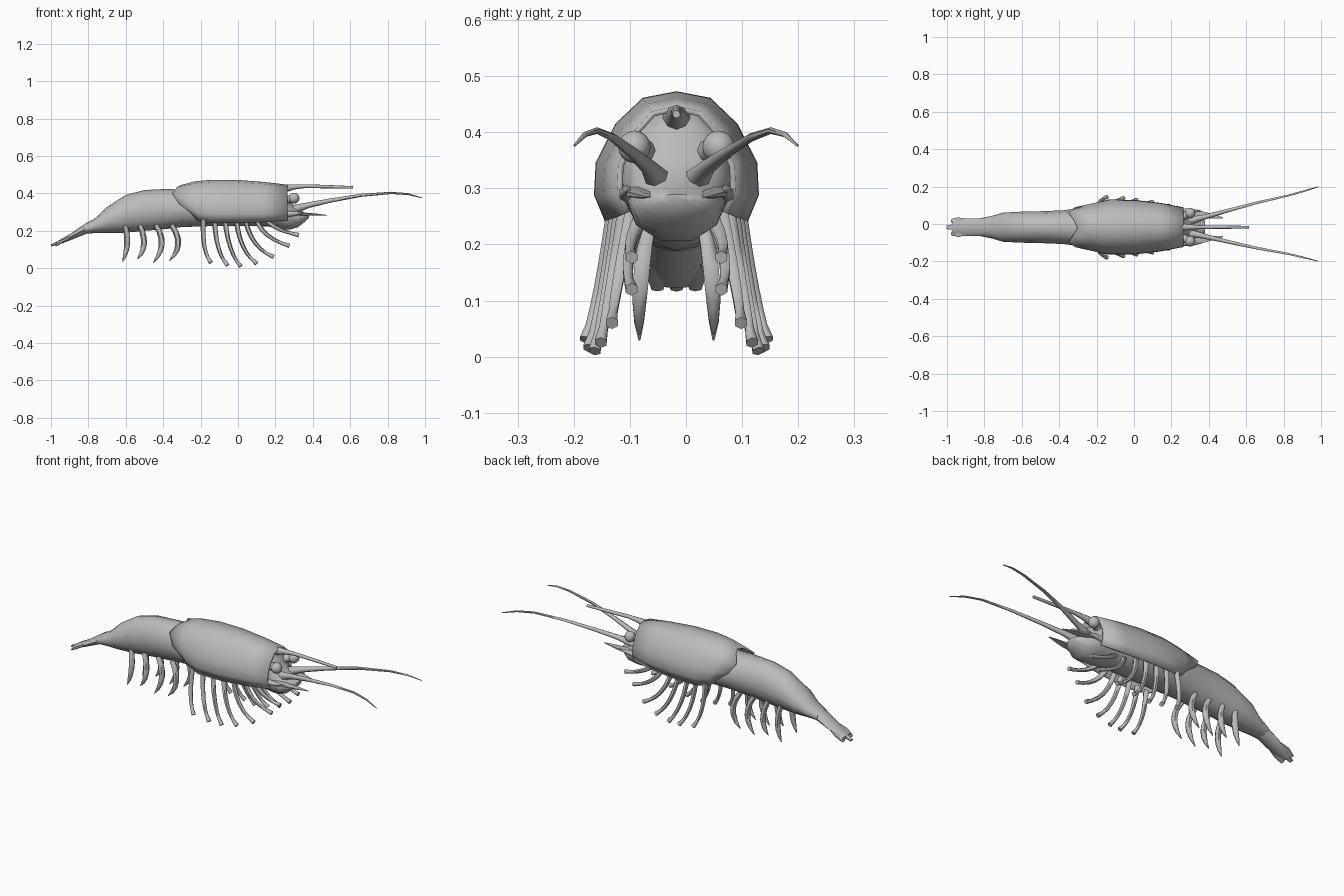
import bpy, bmesh, math
from mathutils import Vector

cube = bpy.data.objects.get("Cube")
if cube:
    bpy.data.objects.remove(cube, do_unlink=True)

CY = -0.017  # the body sits slightly off the centre line

shell = bpy.data.materials.new("shell_grey")
shell.use_nodes = True
GREY = (0.5, 0.5, 0.5, 1)
shell.diffuse_color = GREY
shell.node_tree.nodes["Principled BSDF"].inputs["Base Color"].default_value = GREY


def finish(name, bm, angle=60):
    bmesh.ops.recalc_face_normals(bm, faces=bm.faces)
    mesh = bpy.data.meshes.new(name)
    bm.to_mesh(mesh)
    bm.free()
    obj = bpy.data.objects.new(name, mesh)
    bpy.context.collection.objects.link(obj)
    mesh.materials.append(shell)
    bpy.ops.object.select_all(action='DESELECT')
    obj.select_set(True)
    bpy.context.view_layer.objects.active = obj
    bpy.ops.object.shade_smooth_by_angle(angle=math.radians(angle))
    return obj


def skin(bm, rings, closed=True, caps=True):
    """Bridge a list of point rings with quads."""
    rows = [[bm.verts.new(p) for p in ring] for ring in rings]
    n = len(rows[0])
    for a, b in zip(rows, rows[1:]):
        for i in range(n if closed else n - 1):
            j = (i + 1) % n
            bm.faces.new((a[i], a[j], b[j], b[i]))
    if caps:
        bm.faces.new(rows[0])
        bm.faces.new(rows[-1])


def oval(x, top, bottom, half, sides=12):
    mid, h = (top + bottom) / 2, (top - bottom) / 2
    return [(x, CY + half * math.cos(t), mid + h * math.sin(t))
            for t in (2 * math.pi * i / sides for i in range(sides))]


def loft(name, sections, sides=12):
    bm = bmesh.new()
    skin(bm, [oval(*s, sides) for s in sections])
    return finish(name, bm)


def tube(name, points, radii, sides=6, flat=1.0):
    """Tapered limb through points (x, offset from body centre, z)."""
    pts = [Vector((x, CY + y, z)) for x, y, z in points]
    bm = bmesh.new()
    rings = []
    for i, p in enumerate(pts):
        d = (pts[min(i + 1, len(pts) - 1)] - pts[max(i - 1, 0)]).normalized()
        u = d.cross(Vector((0, 1, 0))).normalized()
        v = d.cross(u)
        rings.append([p + radii[i] * (u * math.cos(t) * flat + v * math.sin(t))
                      for t in (2 * math.pi * k / sides for k in range(sides))])
    skin(bm, rings)
    return finish(name, bm)


def pair(name, points, radii, **kw):
    for side, s in (("left", 1), ("right", -1)):
        tube(f"{name}_{side}", [(x, y * s, z) for x, y, z in points], radii, **kw)


def arc(start, middle, end, steps=6):
    """Smooth bend from start to end that passes through middle."""
    ctrl = 2 * middle - (start + end) / 2
    return [start.lerp(ctrl, t).lerp(ctrl.lerp(end, t), t)
            for t in (i / steps for i in range(steps + 1))]


# Abdomen, running forward under the carapace
loft("abdomen", [
    (-0.82, 0.235, 0.185, 0.048), (-0.76, 0.27, 0.188, 0.06),
    (-0.70, 0.328, 0.188, 0.078), (-0.60, 0.392, 0.19, 0.083),
    (-0.50, 0.418, 0.20, 0.085), (-0.38, 0.424, 0.21, 0.09),
    (-0.30, 0.42, 0.22, 0.1), (-0.15, 0.42, 0.225, 0.115),
    (0.10, 0.42, 0.225, 0.105), (0.22, 0.41, 0.22, 0.09)])

# Tail fan
loft("tail_base", [
    (-0.97, 0.142, 0.122, 0.044), (-0.90, 0.182, 0.148, 0.046),
    (-0.80, 0.25, 0.188, 0.047)], 8)
for i, (y, end) in enumerate(((-0.034, -0.975), (0, -1.0), (0.034, -0.975))):
    tube(f"tail_blade_{i + 1}", [(-0.87, y * 0.7, 0.18), (-0.94, y, 0.145), (end, y, 0.121)],
         [0.014, 0.021, 0.012], flat=0.45)

# Carapace: open arch profile, given as (width factor, height factor)
ARCH = [(0.87, 0), (1, 0.2), (0.98, 0.45), (0.74, 0.75), (0.41, 0.95)]
ARCH = ARCH + [(0, 1)] + [(-w, h) for w, h in reversed(ARCH)]
STATIONS = [(-0.315, 0.445, 0.262, 0.109), (-0.24, 0.464, 0.25, 0.126),
            (-0.14, 0.473, 0.242, 0.147), (0.0, 0.472, 0.242, 0.146),
            (0.14, 0.461, 0.246, 0.13), (0.265, 0.447, 0.255, 0.106)]
BACK_EDGE = [0.09, 0.06, 0.0, -0.035, -0.01, 0.012]
bm = bmesh.new()
rings = []
for k, (x, top, low, half) in enumerate(STATIONS):
    ring = []
    for i, (w, h) in enumerate(ARCH):
        edge = BACK_EDGE[min(i, len(ARCH) - 1 - i)]
        shift = (edge, max(0, edge) * 0.4)[k] if k < 2 else 0
        ring.append((x + shift, CY + half * w, low + (top - low) * h))
    rings.append(ring)
skin(bm, rings, closed=False, caps=False)
carapace = finish("carapace", bm)
rim = carapace.modifiers.new("thickness", 'SOLIDIFY')
rim.thickness = 0.01
rim.offset = -1

# Head and mouth, filling the front opening of the carapace
loft("head", [
    (0.12, 0.44, 0.225, 0.11), (0.225, 0.442, 0.206, 0.1), (0.25, 0.415, 0.203, 0.095),
    (0.275, 0.36, 0.202, 0.089), (0.32, 0.322, 0.216, 0.08),
    (0.355, 0.30, 0.245, 0.06), (0.38, 0.29, 0.27, 0.03)], 10)

# Rostrum spike, flaring out of the front of the carapace
tube("rostrum", [(0.18, 0, 0.42), (0.25, 0, 0.427), (0.30, 0, 0.435), (0.36, 0, 0.439),
                 (0.48, 0, 0.436), (0.615, 0, 0.432)],
     [0.034, 0.022, 0.014, 0.01, 0.009, 0.007], sides=8)

# Eyes on short stalks
for side, s in (("left", 1), ("right", -1)):
    bm = bmesh.new()
    bmesh.ops.create_uvsphere(bm, u_segments=12, v_segments=8, radius=0.029)
    bmesh.ops.translate(bm, verts=bm.verts, vec=(0.3, CY + s * 0.075, 0.374))
    finish(f"eye_{side}", bm)
pair("eye_stalk", [(0.23, 0.045, 0.355), (0.265, 0.06, 0.367), (0.285, 0.068, 0.372)], [0.02, 0.022, 0.02], sides=8)

# Long antennae, spreading evenly about the centre line at their tips
FEELER = [(0.26, 0.025, 0.305), (0.31, 0.036, 0.318), (0.38, 0.052, 0.338), (0.5, 0.083, 0.363),
          (0.66, 0.122, 0.39), (0.82, 0.155, 0.403), (0.91, 0.178, 0.396), (0.985, 0.199, 0.376)]
for side, s in (("left", 1), ("right", -1)):
    tube(f"antenna_{side}", [(x, y * s - CY * (x - 0.26) / 0.725, z) for x, y, z in FEELER],
         [0.034, 0.022, 0.015, 0.011, 0.008, 0.006, 0.005, 0.002])

# Short spiky scales below the antennae
pair("antenna_scale", [(0.28, 0.065, 0.295), (0.35, 0.068, 0.29), (0.42, 0.058, 0.287), (0.475, 0.05, 0.284)],
     [0.03, 0.024, 0.014, 0.003], flat=0.35)
pair("cheek_spine", [(0.24, 0.085, 0.288), (0.30, 0.09, 0.292), (0.36, 0.087, 0.296)], [0.018, 0.013, 0.002])

# Walking legs: root x, middle and foot as (x, offset, z)
LEGS = [(-0.185, (-0.18, 0.138, 0.12), (-0.145, 0.162, 0.03)),
        (-0.125, (-0.105, 0.132, 0.11), (-0.055, 0.156, 0.015)),
        (-0.07, (-0.04, 0.125, 0.11), (0.015, 0.146, 0.01)),
        (-0.01, (0.028, 0.118, 0.115), (0.10, 0.135, 0.025)),
        (0.04, (0.092, 0.104, 0.135), (0.19, 0.115, 0.06)),
        (0.10, (0.16, 0.085, 0.175), (0.275, 0.08, 0.12)),
        (0.15, (0.22, 0.08, 0.21), (0.325, 0.08, 0.177))]
for i, (x, middle, foot) in enumerate(LEGS):
    hip = Vector((x, middle[1] - 0.025, 0.26))
    pair(f"leg_{i + 1}", arc(hip, Vector(middle), Vector(foot)),
         [0.014, 0.013, 0.012, 0.011, 0.01, 0.009, 0.012])

# Swimming legs under the abdomen
for i, (x, bulge, tip) in enumerate(((-0.605, 0.012, 0.035), (-0.525, 0.022, 0.05),
                                     (-0.44, 0.032, 0.03), (-0.355, 0.035, 0.04))):
    pair(f"swimmeret_{i + 1}",
         arc(Vector((x, 0.05, 0.23)), Vector((x + bulge, 0.064, 0.13)), Vector((x - 0.012, 0.066, tip))),
         [0.014, 0.015, 0.016, 0.016, 0.014, 0.01, 0.002])
